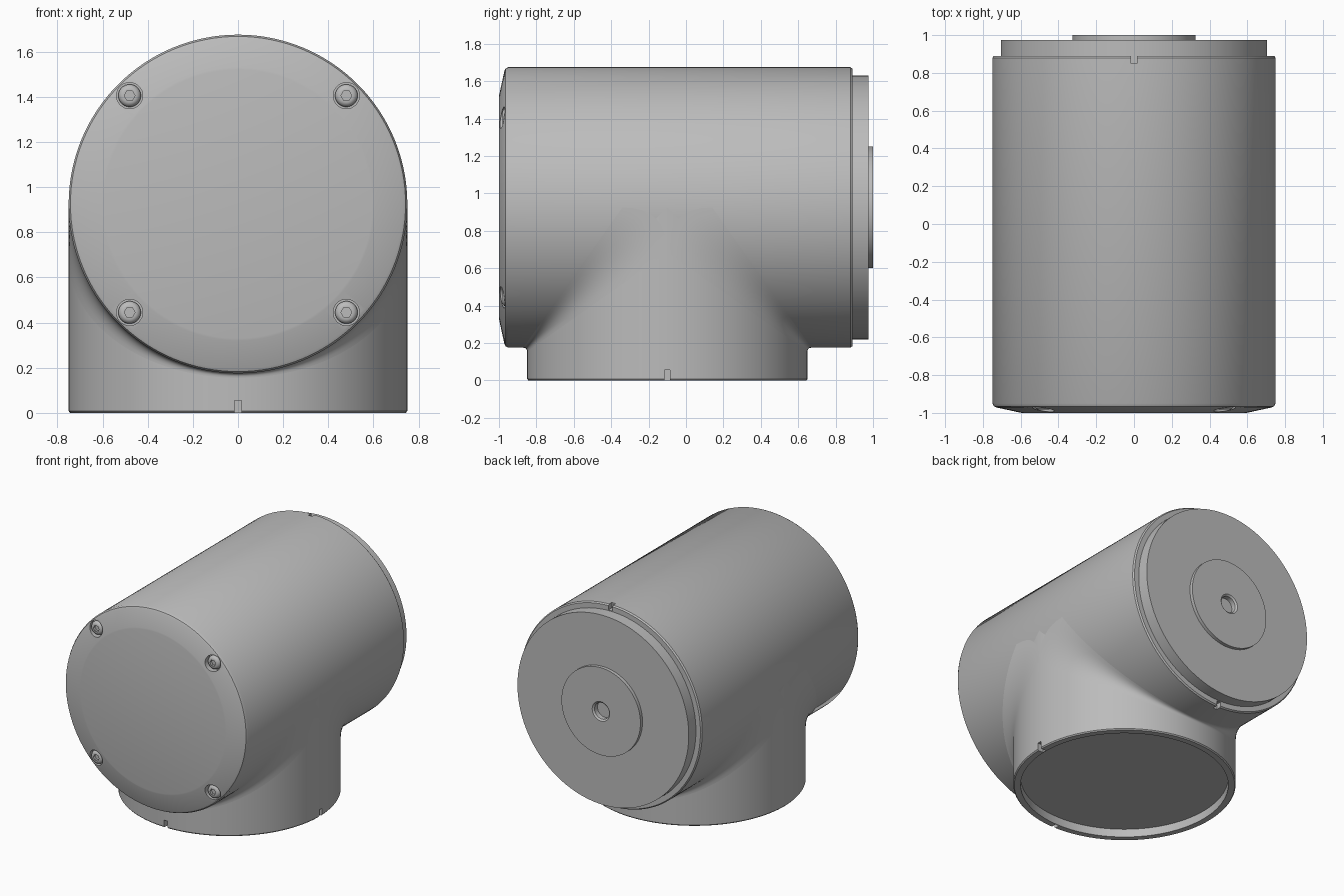
import bpy, bmesh, math
from mathutils import Vector

old = bpy.data.objects.get("Cube")
if old:
    bpy.data.objects.remove(old, do_unlink=True)

R = 0.75        # radius shared by the barrel and the base
AXIS_Z = 0.925  # height of the barrel axis
BASE_Y = -0.1   # base centre

grey = bpy.data.materials.new("housing grey")
grey.use_nodes = True
grey.diffuse_color = (0.5, 0.5, 0.5, 1)
grey.node_tree.nodes["Principled BSDF"].inputs["Base Color"].default_value = (0.5, 0.5, 0.5, 1)


def finish(bm, name):
    bmesh.ops.remove_doubles(bm, verts=bm.verts, dist=1e-5)
    bmesh.ops.recalc_face_normals(bm, faces=bm.faces)
    mesh = bpy.data.meshes.new(name)
    bm.to_mesh(mesh)
    bm.free()
    mesh.materials.append(grey)
    ob = bpy.data.objects.new(name, mesh)
    bpy.context.collection.objects.link(ob)
    return ob


def activate(ob):
    bpy.ops.object.select_all(action='DESELECT')
    ob.select_set(True)
    bpy.context.view_layer.objects.active = ob


def smooth(ob, angle=30):
    activate(ob)
    bpy.ops.object.shade_smooth_by_angle(angle=math.radians(angle))


def lathe(name, profile, axis, centre, steps=128):
    """Revolve (radius, height) points around the y or z axis."""
    bm = bmesh.new()
    rings = []
    for r, h in profile:
        ring = []
        for i in range(steps):
            a = 2 * math.pi * i / steps
            c, s = r * math.cos(a), r * math.sin(a)
            p = Vector((c, s, h)) if axis == 'Z' else Vector((c, h, s))
            ring.append(p + Vector(centre))
        if r == 0:
            rings.append([bm.verts.new(ring[0])] * steps)
        else:
            rings.append([bm.verts.new(p) for p in ring])
    for a, b in zip(rings, rings[1:]):
        for i in range(steps):
            j = (i + 1) % steps
            quad = list(dict.fromkeys((a[i], a[j], b[j], b[i])))
            bm.faces.new(quad)
    return finish(bm, name)


def cylinder(name, r, h0, h1, axis, centre, steps):
    return lathe(name, [(0, h0), (r, h0), (r, h1), (0, h1)], axis, centre, steps)


def box(name, centre, size):
    bm = bmesh.new()
    bmesh.ops.create_cube(bm, size=1)
    for v in bm.verts:
        v.co = Vector(a * b for a, b in zip(v.co, size)) + Vector(centre)
    return finish(bm, name)


def cut(ob, cutters):
    for c in cutters:
        activate(ob)
        mod = ob.modifiers.new("cut", 'BOOLEAN')
        mod.operation = 'DIFFERENCE'
        mod.solver = 'EXACT'
        mod.object = c
        bpy.ops.object.modifier_apply(modifier=mod.name)
        bpy.data.objects.remove(c, do_unlink=True)


# Barrel with a shallow conical front cap
barrel = lathe("barrel", [(0, -1), (0.595, -1), (0.605, -0.998), (0.73, -0.971), (0.742, -0.965),
                          (R, -0.95), (R, 0.88), (0.742, 0.89), (0, 0.89)], 'Y', (0, 0, AXIS_Z))
screw_spots = [(x, AXIS_Z + z) for x in (-0.48, 0.48) for z in (-0.48, 0.48)]
cutters = [cylinder("screw_hole", 0.058, -1.1, -0.945, 'Y', (x, 0, z), 32) for x, z in screw_spots]
cutters += [box("barrel_notch", (0, 0.88, AXIS_Z + s * R), (0.032, 0.06, 0.08)) for s in (-1, 1)]
cut(barrel, cutters)
smooth(barrel)

# Round base with a recessed underside and two index notches
base = lathe("base", [(0, 0.06), (0.70, 0.06), (0.70, 0), (0.743, 0), (R, 0.008),
                      (R, AXIS_Z), (0, AXIS_Z)], 'Z', (0, BASE_Y, 0))
cut(base, [box("front_notch", (0, BASE_Y - R, 0.02), (0.03, 0.09, 0.07)),
           box("side_notch", (R, BASE_Y, 0.02), (0.09, 0.03, 0.07))])
smooth(base)

# Blend between barrel and base, widening towards the sides
bm = bmesh.new()
COLS, ROWS = 64, 8
for side in (-1, 1):
    grid = []
    for i in range(COLS + 1):
        a = math.pi * i / COLS
        t = R * math.sin(a)
        d = 0.02 + 0.22 * (1 - math.sin(a))
        grid.append([bm.verts.new((R * math.cos(a),
                                   BASE_Y + side * (t + d * (1 - k / ROWS) ** 2),
                                   AXIS_Z - t - d * (k / ROWS) ** 2)) for k in range(ROWS + 1)])
    for p, q in zip(grid, grid[1:]):
        for k in range(ROWS):
            f = bm.faces.new((p[k], p[k + 1], q[k + 1], q[k]))
blend = finish(bm, "blend")
bm = bmesh.new()
bm.from_mesh(blend.data)
for f in bm.faces:  # face away from the barrel and base axes
    c = f.calc_center_median()
    if f.normal.dot(Vector((c.x, c.y - BASE_Y, c.z - AXIS_Z))) < 0:
        f.normal_flip()
bm.to_mesh(blend.data)
bm.free()
smooth(blend, 60)

# Rear cover with a raised hub and centre hole
cover = lathe("rear_cover", [(0, 0.85), (0.705, 0.85), (0.705, 0.975), (0.325, 0.975), (0.325, 1),
                             (0.072, 1), (0.06, 0.99), (0.06, 0.955), (0, 0.955)],
              'Y', (0, 0, AXIS_Z))
smooth(cover)

# Button-head screws with hexagonal sockets
for n, (x, z) in enumerate(screw_spots, 1):
    screw = lathe(f"screw_{n}", [(0, -0.94), (0.05, -0.94), (0.05, -0.962), (0.046, -0.972),
                                 (0.038, -0.979), (0.03, -0.982), (0, -0.982)], 'Y', (x, 0, z), 32)
    cut(screw, [cylinder("socket", 0.024, -1.1, -0.962, 'Y', (x, 0, z), 6)])
    smooth(screw)
